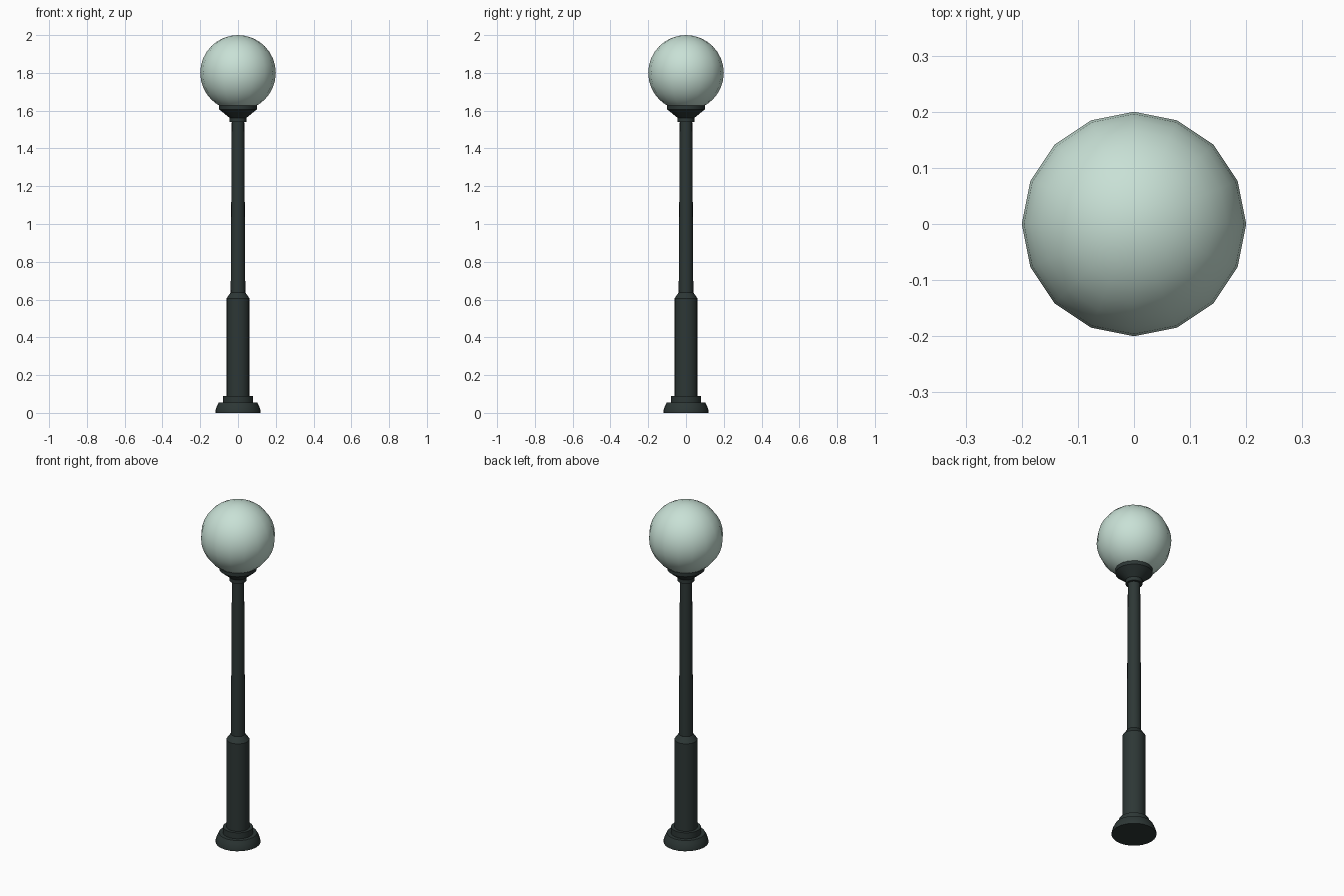
import bpy, bmesh, math

if "Cube" in bpy.data.objects:
    bpy.data.objects.remove(bpy.data.objects["Cube"])


def material(name, rgb):
    m = bpy.data.materials.new(name)
    m.diffuse_color = (*rgb, 1)
    m.use_nodes = True
    m.node_tree.nodes["Principled BSDF"].inputs["Base Color"].default_value = m.diffuse_color
    return m


iron = material("dark green iron", (0.026, 0.038, 0.036))
glass = material("pale green glass", (0.58, 0.75, 0.67))


def finish(name, bm, mat, angle):
    bmesh.ops.recalc_face_normals(bm, faces=bm.faces)
    me = bpy.data.meshes.new(name)
    bm.to_mesh(me)
    bm.free()
    ob = bpy.data.objects.new(name, me)
    bpy.context.collection.objects.link(ob)
    me.materials.append(mat)
    bpy.ops.object.select_all(action='DESELECT')
    ob.select_set(True)
    bpy.context.view_layer.objects.active = ob
    bpy.ops.object.shade_smooth_by_angle(angle=math.radians(angle))
    return ob


def lathe(name, profile, mat, sides=16):
    # closed solid turned from (radius, height) points
    bm = bmesh.new()
    rings = [[bm.verts.new((r * math.cos(2 * math.pi * i / sides),
                            r * math.sin(2 * math.pi * i / sides), z))
              for i in range(sides)] for r, z in profile]
    for a, b in zip(rings, rings[1:]):
        for i in range(sides):
            j = (i + 1) % sides
            bm.faces.new((a[i], a[j], b[j], b[i]))
    bm.faces.new(rings[0][::-1])
    bm.faces.new(rings[-1])
    return finish(name, bm, mat, 30)


# Stepped foot
lathe("base", [(0.12, 0), (0.12, 0.01), (0.112, 0.035), (0.102, 0.055),
               (0.08, 0.055), (0.08, 0.09), (0.055, 0.09)], iron, 24)

# Thick lower column and slim tapering post
lathe("lower_column", [(0.062, 0.085), (0.062, 0.605), (0.039, 0.637)], iron)
lathe("post", [(0.039, 0.60), (0.033, 1.55)], iron)

# Cup that holds the globe
lathe("globe_holder", [(0.045, 1.54), (0.045, 1.562), (0.1, 1.607),
                       (0.1, 1.63)], iron, 24)

# Glass globe
bm = bmesh.new()
bmesh.ops.create_uvsphere(bm, u_segments=16, v_segments=16, radius=0.2)
bmesh.ops.translate(bm, verts=bm.verts, vec=(0, 0, 1.8))
finish("globe", bm, glass, 60)
